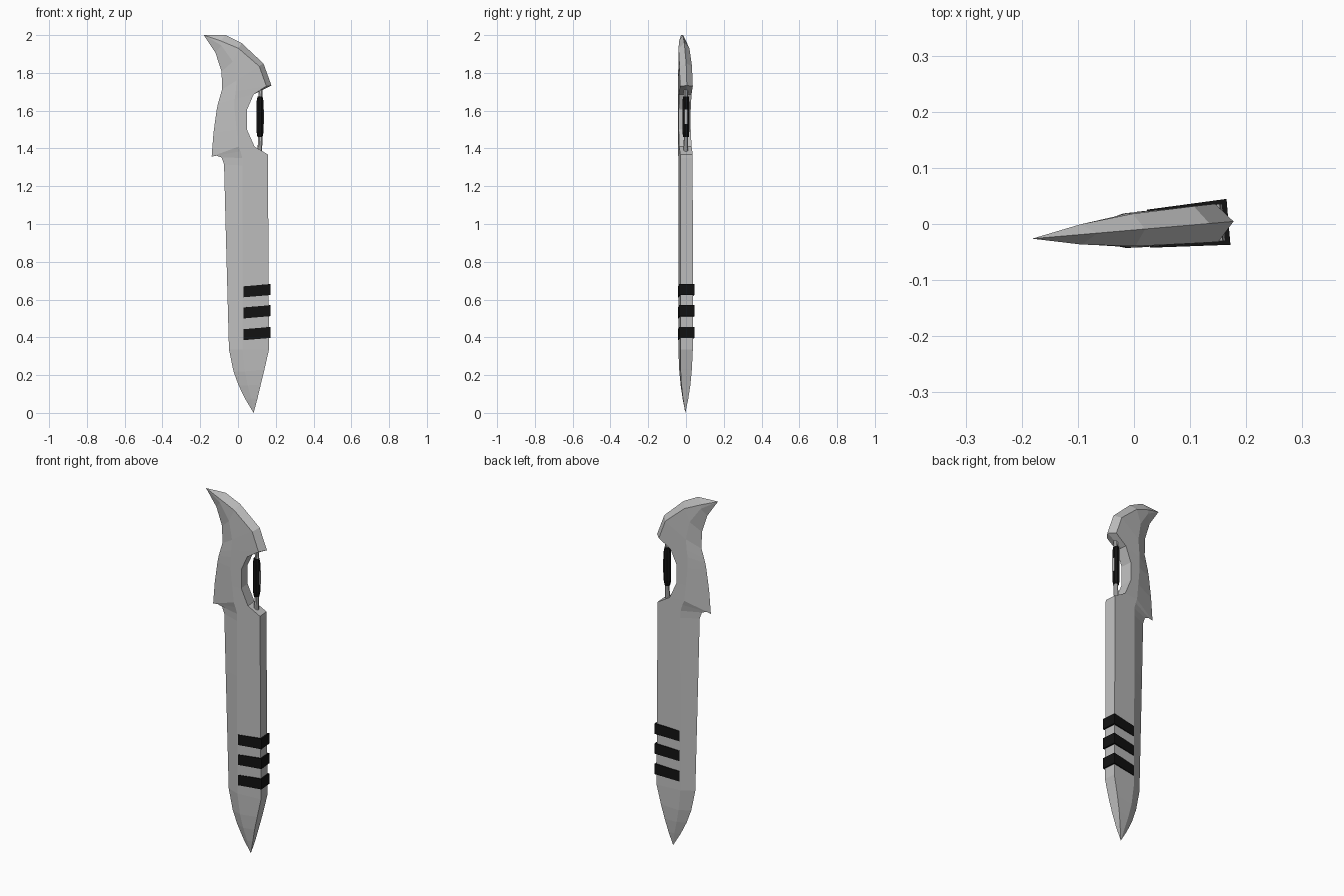
import bpy, bmesh, math

ANGLE = math.atan(0.0857)      # whole weapon is turned slightly about z
OFFSET = (0, -0.0106, 0)


def material(name, v):
    m = bpy.data.materials.new(name)
    m.diffuse_color = (v, v, v, 1)
    return m


STEEL = material("steel grey", 0.52)
BLACK = material("black wrap", 0.006)


def finish(name, bm, mat):
    bmesh.ops.remove_doubles(bm, verts=bm.verts, dist=0.0003)
    bmesh.ops.recalc_face_normals(bm, faces=bm.faces)
    me = bpy.data.meshes.new(name)
    bm.to_mesh(me)
    bm.free()
    me.materials.append(mat)
    ob = bpy.data.objects.new(name, me)
    ob.rotation_euler.z = ANGLE
    ob.location = OFFSET
    bpy.context.collection.objects.link(ob)
    return ob


def loft(name, rings, mat, caps=True):
    bm = bmesh.new()
    rows = [[bm.verts.new(p) for p in r] for r in rings]
    n = len(rows[0])
    for a, b in zip(rows, rows[1:]):
        for i in range(n):
            j = (i + 1) % n
            bm.faces.new((a[i], a[j], b[j], b[i]))
    if caps:
        bm.faces.new(rows[0])
        bm.faces.new(rows[-1])
    return finish(name, bm, mat)


# Blade stations, top to bottom: cutting edge, bevel crease, back corner,
# back ridge (x, z each), then half thickness at the crease and back corner
def flat(l, c, r, t, tr=None):
    return (l, c, r, r, t, tr or t)


stations = [
    flat((-.182, 2), (-.182, 2), (-.182, 2), 0),
    ((-.12, 1.907), (-.09, 1.945), (-.095, 1.97), (-.065, 2.0), .018, .018),
    ((-.087, 1.807), (-.03, 1.86), (0, 1.93), (.02, 1.957), .027, .029),
    ((-.085, 1.712), (-.01, 1.76), (.11, 1.835), (.135, 1.85), .031, .033),
    ((-.1, 1.66), (-.015, 1.70), (.148, 1.73), (.178, 1.733), .031, .034),
    flat((-.107, 1.635), (-.02, 1.66), (.08, 1.685), .030, .033),
    flat((-.114, 1.60), (-.02, 1.60), (.045, 1.605), .030, .032),
    flat((-.13, 1.484), (-.01, 1.50), (.045, 1.50), .030, .032),
    flat((-.14, 1.357), (0, 1.41), (.085, 1.41), .031, .033),
    flat((-.114, 1.362), (.01, 1.385), (.156, 1.368), .032, .033),
    flat((-.087, 1.352), (.02, 1.35), (.157, 1.35), .032, .033),
    flat((-.074, 1.315), (.02, 1.31), (.157, 1.31), .032, .033),
    flat((-.066, 1.0), (.02, 1.0), (.158, 1.0), .032, .033),
    flat((-.048, .336), (.022, .336), (.162, .336), .032, .033),
    flat((-.024, .22), (.035, .22), (.138, .23), .028, .030),
    flat((.003, .146), (.05, .146), (.119, .15), .022, .024),
    flat((.04, .071), (.068, .075), (.102, .075), .013, .014),
    flat((.083, 0), (.083, 0), (.083, 0), 0),
]
rings = []
for l, c, r, s, tc, tr in stations:
    rings.append([(l[0], 0, l[1]), (c[0], -tc, c[1]), (r[0], -tr, r[1]),
                  (s[0], 0, s[1]), (r[0], tr, r[1]), (c[0], tc, c[1])])
loft("blade", rings, STEEL, caps=False)

# Three slanted bands wrapped round the back of the blade
for i, z in enumerate((.414, .529, .641)):
    h = .029
    loft(f"band_{i + 1}",
         [[(x, -t, z + dz - h), (x, t, z + dz - h), (x, t, z + dz + h), (x, -t, z + dz + h)]
          for x, t, dz in ((.026, .034, 0), (.169, .041, .012))], BLACK)


# Grip bar: eight-sided rings at given height, centre and radii
def column(name, levels, mat):
    loft(name, [[(x + rx * math.cos(math.radians(45 * k + 22.5)),
                  ry * math.sin(math.radians(45 * k + 22.5)), z) for k in range(8)]
                for z, x, rx, ry in levels], mat)


column("grip_bar", [(1.36, .114, .014, .014), (1.44, .118, .012, .012),
                    (1.66, .12, .010, .010), (1.72, .118, .012, .012)], STEEL)
column("grip_wrap", [(1.46, .117, .014, .016), (1.49, .117, .020, .019),
                     (1.645, .117, .020, .019), (1.675, .117, .014, .016)], BLACK)

# Small light plate let into the outside of the grip
loft("grip_plate", [[(x, -.008, z), (x, .008, z), (x + .005, .008, z), (x + .005, -.008, z)]
                    for x, z in ((.132, 1.53), (.132, 1.605))], STEEL)
